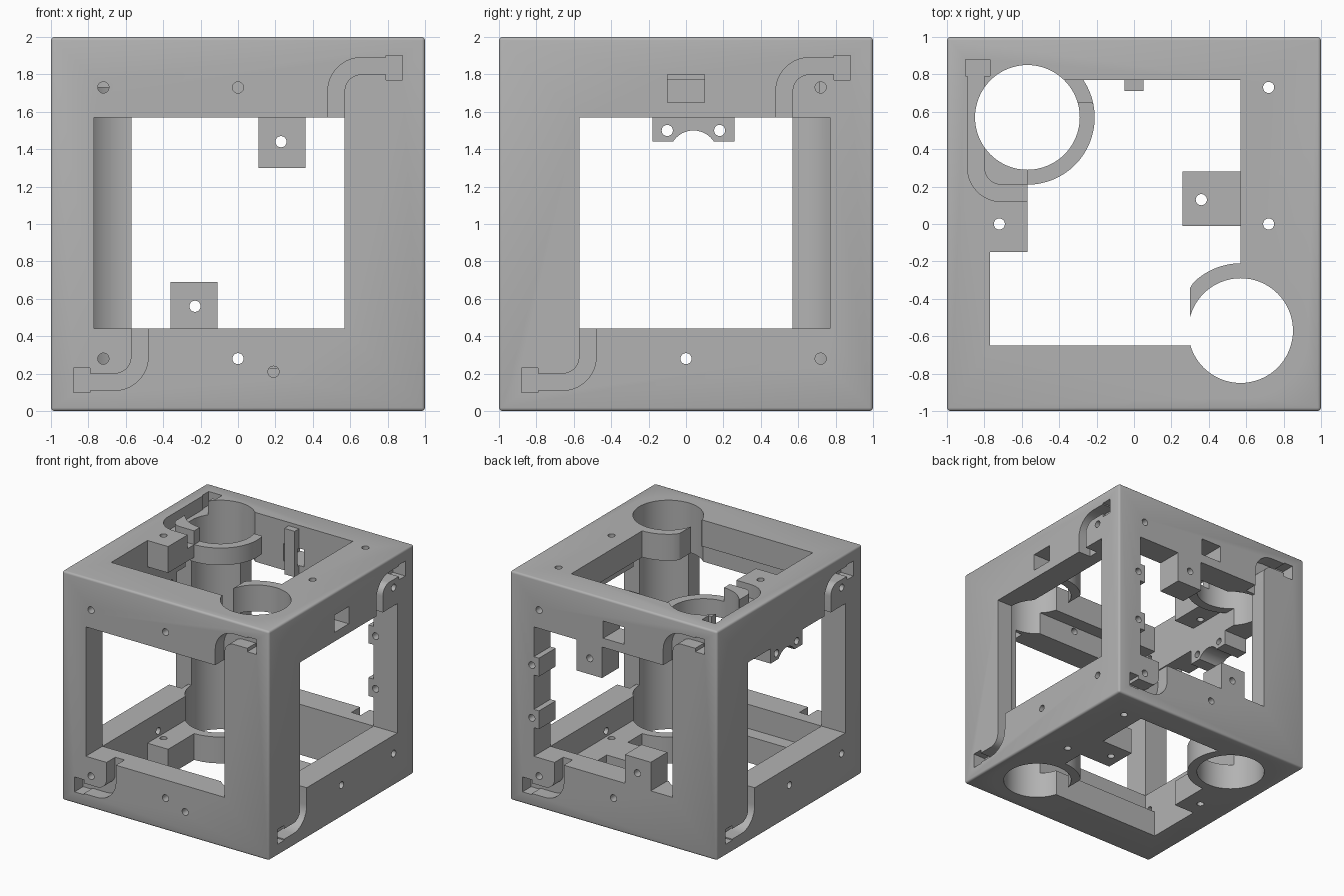
import bpy, bmesh, math
from mathutils import Matrix, Vector

if "Cube" in bpy.data.objects:
    bpy.data.objects.remove(bpy.data.objects["Cube"])

grey = bpy.data.materials.new("grey_plastic")
grey.use_nodes = True
colour = (0.45, 0.45, 0.45, 1)
grey.diffuse_color = colour
grey.node_tree.nodes["Principled BSDF"].inputs["Base Color"].default_value = colour

WALL = 0.23      # wall and plate thickness
IN = 0.77        # half width of the cavity
POST = 0.57      # inner corner of the two thick posts
CELL = 0.28      # radius of the long round bores


# Face maps: (u right, v up, d depth into the wall), u and v from the face centre
def side(turns):
    rot = Matrix.Rotation(turns * math.pi / 2, 3, 'Z')
    return lambda u, v, d: rot @ Vector((u, d - 1, 0)) + Vector((0, 0, 1 + v))


FRONT, RIGHT, BACK, LEFT = [side(k) for k in range(4)]


def top_channel_map(u, v, d):
    return Vector((-v, u, 2 - d))


def plan(x, y, z):
    return Vector((x, y, z))


# 2D outlines
def rect(u0, u1, v0, v1):
    return [(u0, v0), (u1, v0), (u1, v1), (u0, v1)]


def arc(cu, cv, r, a0, a1, n):
    angles = [math.radians(a0 + (a1 - a0) * i / n) for i in range(n + 1)]
    return [(cu + r * math.cos(a), cv + r * math.sin(a)) for a in angles]


def circle(cu, cv, r, n=64):
    return arc(cu, cv, r, 0, 360, n)[:-1]


def channel(leg):
    """Cable channel that bends from a straight run into a leg."""
    cu, cv, r = leg + 0.18, 0.71, 0.18
    return ([(0.82, 0.89)] + arc(cu, cv, r, 90, 180, 12) + [(leg, 0.5), (leg + 0.09, 0.5)]
            + arc(cu, cv, r - 0.09, 180, 90, 12) + [(0.82, 0.80)])


def turned(points):
    return [(-u, -v) for u, v in points]


def prism(bm, points, d0, d1, face=plan):
    low = [bm.verts.new(face(u, v, d0)) for u, v in points]
    high = [bm.verts.new(face(u, v, d1)) for u, v in points]
    n = len(points)
    bm.faces.new(low)
    bm.faces.new(high)
    for i in range(n):
        j = (i + 1) % n
        bm.faces.new((low[i], low[j], high[j], high[i]))


def make_object(name, bm):
    bmesh.ops.recalc_face_normals(bm, faces=bm.faces[:])
    mesh = bpy.data.meshes.new(name)
    bm.to_mesh(mesh)
    bm.free()
    mesh.materials.append(grey)
    ob = bpy.data.objects.new(name, mesh)
    bpy.context.scene.collection.objects.link(ob)
    return ob


def combine(target, parts, operation):
    """Apply every prism in parts to the target, one by one."""
    for args in parts:
        bm = bmesh.new()
        prism(bm, *args)
        tool = make_object("cutter", bm)
        tool.hide_render = True
        mod = target.modifiers.new("shape", 'BOOLEAN')
        mod.operation, mod.object, mod.solver = operation, tool, 'EXACT'
        graph = bpy.context.evaluated_depsgraph_get()
        result = bpy.data.meshes.new_from_object(target.evaluated_get(graph))
        target.modifiers.clear()
        target.data = result
        bpy.data.objects.remove(tool)


# Outer block with softened edges
bm = bmesh.new()
prism(bm, rect(-1, 1, -1, 1), 0, 2)
bmesh.ops.recalc_face_normals(bm, faces=bm.faces[:])
bmesh.ops.bevel(bm, geom=bm.edges[:], offset=0.018, segments=3, profile=0.5, affect='EDGES')
frame = make_object("cube_frame", bm)

# Cavity, leaving two thick corner posts; then plate openings and windows
low, high = WALL, 2 - WALL
cuts = [
    (rect(-POST, POST, -IN, IN), low, high),
    (rect(-IN, -POST + 0.1, -IN, POST), low, high),
    (rect(POST - 0.1, IN, -POST, IN), low, high),
    (rect(-POST, POST, -0.65, IN), -0.1, 2.1),
    (rect(-IN, -POST + 0.1, -0.65, -0.15), -0.1, 2.1),
]
for face, u0, u1 in ((FRONT, -IN, POST), (BACK, -IN, POST), (RIGHT, -POST, IN), (LEFT, -POST, IN)):
    cuts.append((rect(u0, u1, -0.56, 0.57), -0.1, 0.3, face))
combine(frame, cuts, 'DIFFERENCE')

# Collars round the bores, mounting tabs, rib and plate block
clipped_collar = [(max(x, 0.30), y) for x, y in circle(POST, -POST, 0.36)]
short_collar = [(x, min(y, 0.65)) for x, y in circle(-POST, POST, 0.36)]
adds = [
    (clipped_collar, 0, low),
    (clipped_collar, high, 2),
    (circle(-POST, POST, 0.36), 0, low),
    (short_collar, 1.73, 1.88),
    (rect(0.26, 0.60, -0.01, 0.28), 0, low),
    (rect(-0.05, 0.05, 0.71, 0.80), 1.57, 1.97),
    (rect(-0.36, -0.11, 0.30, 0.60), 0, WALL, BACK),
    (rect(0.11, 0.36, -0.60, -0.31), 0, WALL, BACK),
    (rect(-0.26, 0.18, 0.44, 0.60), 0, WALL, LEFT),
]
for v in (-0.23, 0.23):
    adds.append((rect(-0.80, -0.72, v - 0.08, v + 0.08), 0, WALL, BACK))
combine(frame, adds, 'UNION')

# Long bores through both thick posts
bores = [(circle(s * POST, -s * POST, CELL), -0.1, 2.1) for s in (1, -1)]

# Cable channels with their end pockets
pocket = rect(0.79, 0.88, 0.77, 0.90)
for face in (FRONT, RIGHT, BACK, LEFT):
    for shape in (channel(0.48), pocket):
        bores.append((shape, -0.1, 0.12, face))
        bores.append((turned(shape), -0.1, 0.12, face))
for shape in (channel(0.12), pocket):
    bores.append((shape, -0.1, 0.12, top_channel_map))

# Connector slots and the arched notch in the left tab
for face in (RIGHT, BACK):
    bores.append((rect(-0.10, 0.10, 0.65, 0.80), -0.1, 0.25, face))
bores.append((circle(-0.04, 0.37, 0.13, 40), -0.1, 0.3, LEFT))

# Screw holes
screws = [(FRONT, 0, 0.73), (FRONT, 0.19, -0.79), (BACK, -0.23, 0.44), (BACK, 0.23, -0.44),
          (BACK, -0.79, 0.23), (BACK, -0.79, -0.23), (LEFT, 0.10, 0.50), (LEFT, -0.18, 0.50)]
for face, u in ((FRONT, -0.72), (BACK, -0.72), (RIGHT, 0.72), (LEFT, 0.72)):
    screws += [(face, u, 0.73), (face, u, -0.72), (face, 0, -0.72)]
for face, u, v in screws:
    bores.append((circle(u, v, 0.03, 20), -0.1, 0.3, face))
for x, y in ((0.72, 0.73), (-0.72, 0), (0.72, 0), (0.36, 0.13)):
    bores.append((circle(x, y, 0.03, 20), -0.1, 2.1))
combine(frame, bores, 'DIFFERENCE')

# Smooth bores, crisp edges
bpy.ops.object.select_all(action='DESELECT')
frame.select_set(True)
bpy.context.view_layer.objects.active = frame
bpy.ops.object.shade_smooth_by_angle(angle=math.radians(30))
